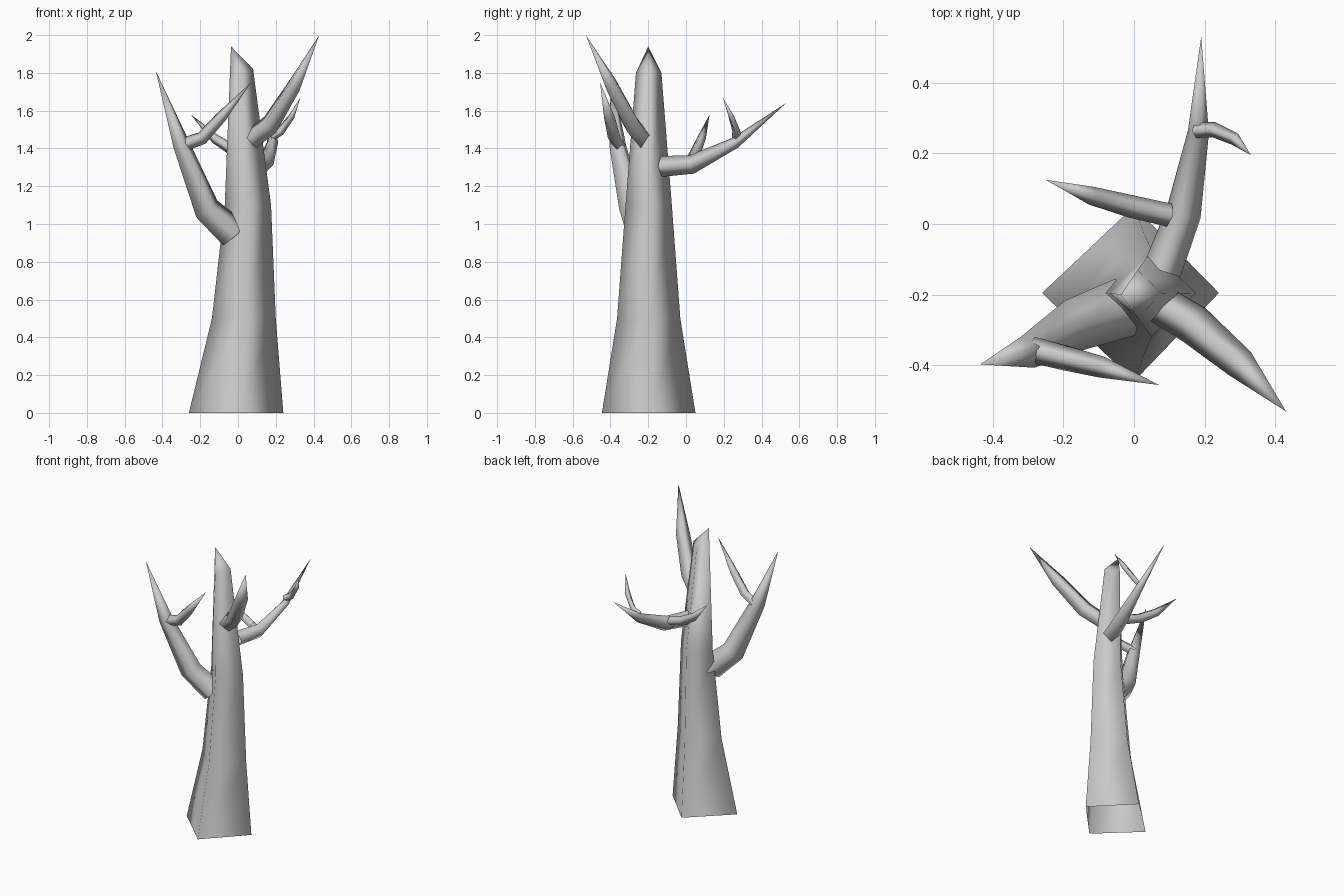
import bpy, bmesh, math
from mathutils import Vector

if "Cube" in bpy.data.objects:
    bpy.data.objects.remove(bpy.data.objects["Cube"])


def finish(name, bm):
    bmesh.ops.recalc_face_normals(bm, faces=bm.faces[:])
    me = bpy.data.meshes.new(name)
    bm.to_mesh(me)
    bm.free()
    for p in me.polygons:
        p.use_smooth = True
    ob = bpy.data.objects.new(name, me)
    bpy.context.collection.objects.link(ob)
    return ob


def bridge(bm, a, b):
    n = len(a)
    for i in range(n):
        bm.faces.new((a[i], a[(i + 1) % n], b[(i + 1) % n], b[i]))


# Tapered four-sided limb along a path of (x, y, z, radius), ending in a point
def limb(name, path, sides=4):
    bm = bmesh.new()
    pts = [Vector(p[:3]) for p in path]
    rings = []
    for i, p in enumerate(pts[:-1]):
        d = (pts[i + 1] - p).normalized()
        if i:
            d = (d + (p - pts[i - 1]).normalized()).normalized()
        u = d.cross(Vector((0, 0, 1))).normalized()
        v = u.cross(d)
        r = path[i][3]
        rings.append([bm.verts.new(p + r * (u * math.cos(a) + v * math.sin(a)))
                      for a in (k * math.tau / sides for k in range(sides))])
    for a, b in zip(rings, rings[1:]):
        bridge(bm, a, b)
    tip = bm.verts.new(pts[-1])
    for k in range(sides):
        bm.faces.new((rings[-1][k], rings[-1][(k + 1) % sides], tip))
    return finish(name, bm)


# Trunk: diamond sections as z, left x, right x, front y, back y, ridge x
bm = bmesh.new()
rings = []
for z, l, r, f, b, m in [(0, -.26, .24, -.445, .05, 0),
                         (.5, -.138, .2, -.365, -.03, .03),
                         (1.1, -.07, .175, -.32, -.075, .05)]:
    rings.append([bm.verts.new(c) for c in
                  ((l, -.195, z), (m, f, z), (r, -.195, z), (m, b, z))])
# Snapped-off slanted top
rings.append([bm.verts.new(c) for c in ((-.037, -.2, 1.94), (.01, -.265, 1.8),
                                        (.08, -.197, 1.82), (.01, -.13, 1.8))])
for a, b in zip(rings, rings[1:]):
    bridge(bm, a, b)
t = rings[-1]
bm.faces.new((t[0], t[1], t[2]))
bm.faces.new((t[0], t[2], t[3]))
finish("trunk", bm)

# Left branch and its twig
limb("left_branch", [(-.025, -.235, .95, .085), (-.165, -.285, 1.08, .075),
                     (-.30, -.362, 1.42, .048), (-.435, -.397, 1.81, 0)])
limb("left_twig", [(-.29, -.355, 1.42, .037), (-.19, -.38, 1.455, .035),
                   (-.09, -.405, 1.565, .03), (.07, -.455, 1.75, 0)])

# Right front branch
limb("right_branch", [(.07, -.225, 1.45, .055), (.17, -.285, 1.525, .057),
                      (.30, -.395, 1.735, .045), (.43, -.53, 2.0, 0)])

# Back branch and its two twigs
limb("back_branch", [(.08, -.13, 1.305, .055), (.14, .03, 1.315, .05),
                     (.182, .26, 1.43, .03), (.19, .53, 1.64, 0)])
limb("back_twig_outer", [(.175, .265, 1.46, .022), (.225, .267, 1.49, .022),
                         (.285, .24, 1.57, .018), (.33, .195, 1.67, 0)])
limb("back_twig_inner", [(.10, .025, 1.34, .033), (-.01, .05, 1.38, .032),
                         (-.12, .08, 1.45, .026), (-.25, .125, 1.58, 0)])
